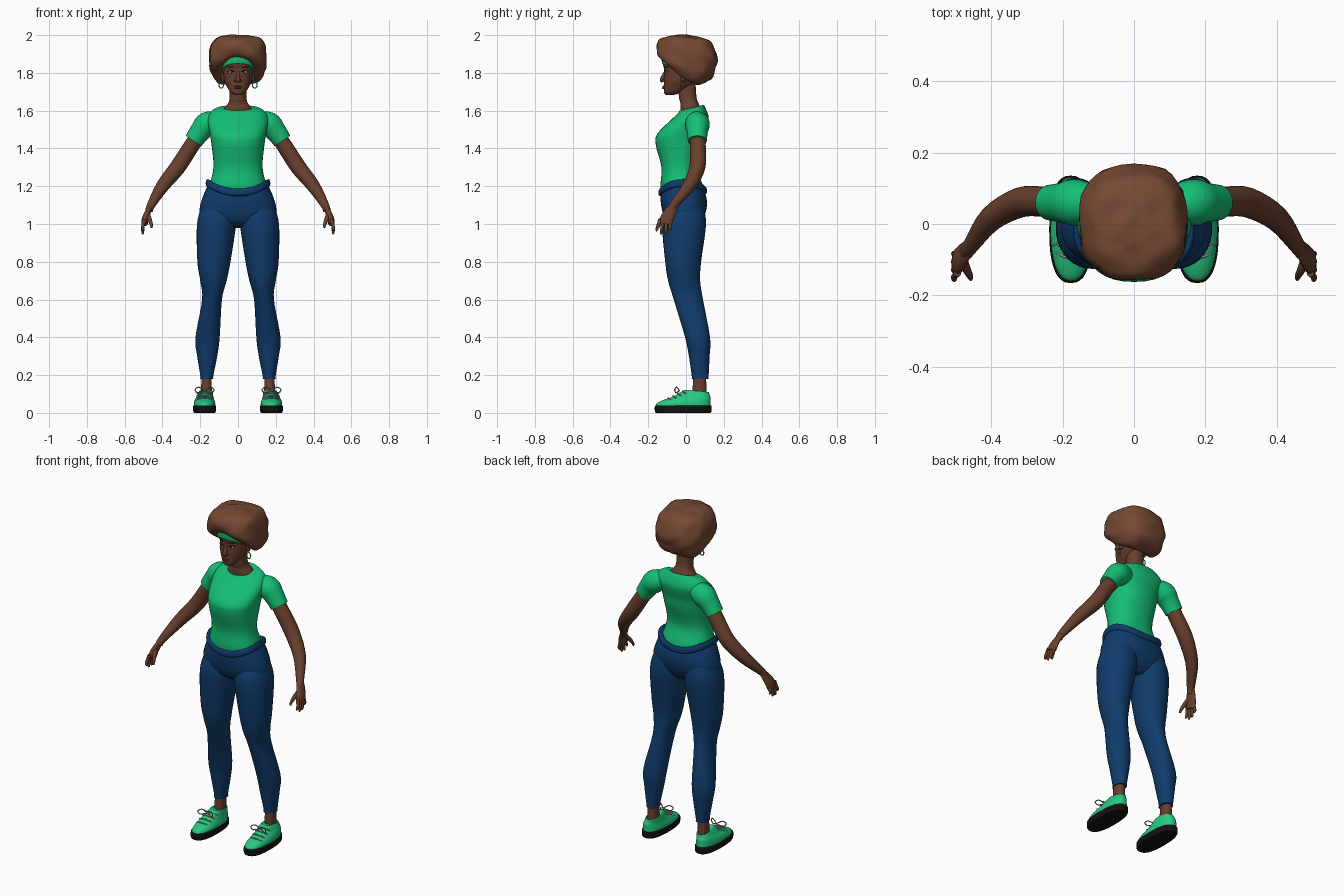
import bpy, bmesh, math
from mathutils import Vector, noise

cube = bpy.data.objects.get("Cube")
if cube:
    bpy.data.objects.remove(cube, do_unlink=True)


def material(name, *rgb):
    m = bpy.data.materials.new(name)
    m.use_nodes = True
    m.diffuse_color = (*rgb, 1)
    m.node_tree.nodes["Principled BSDF"].inputs["Base Color"].default_value = (*rgb, 1)
    return m


SKIN = material("brown skin", .14, .05, .026)
HAIR = material("hair brown", .18, .066, .033)
SHIRT = material("shirt green", .007, .52, .18)
DENIM = material("denim blue", .005, .045, .15)
SHOE = material("shoe green", .02, .58, .22)
BLACK = material("sole black", .006, .006, .006)
LACE = material("lace grey", .3, .3, .3)
WHITE = material("eye white", .6, .55, .5)
DARK = material("dark brown", .02, .01, .005)
LIP = material("lip brown", .13, .035, .025)


def smooth(rows, steps):
    """Catmull-Rom interpolation through rows of numbers."""
    out = []
    last = len(rows) - 1
    for i in range(last):
        before, start, end, after = (rows[max(0, min(last, i + j))] for j in (-1, 0, 1, 2))
        for s in range(steps):
            t = s / steps
            out.append([q + t / 2 * (r - p + t * (2 * p - 5 * q + 4 * r - e + t * (3 * (q - r) + e - p)))
                        for p, q, r, e in zip(before, start, end, after)])
    return out + [list(rows[-1])]


def make(name, bm, mat, mirror):
    """Turn a bmesh into a smooth-shaded object, mirrored across x if wanted."""
    bmesh.ops.recalc_face_normals(bm, faces=bm.faces[:])
    mesh = bpy.data.meshes.new(name)
    bm.to_mesh(mesh)
    bm.free()
    mesh.materials.append(mat)
    ob = bpy.data.objects.new(name, mesh)
    bpy.context.collection.objects.link(ob)
    if mirror:
        ob.modifiers.new("Mirror", 'MIRROR').use_mirror_merge = False
    bpy.ops.object.select_all(action='DESELECT')
    ob.select_set(True)
    bpy.context.view_layer.objects.active = ob
    bpy.ops.object.shade_smooth_by_angle(angle=math.radians(50))


def skin(name, rings, mat, mirror, bump=0):
    """Bridge a stack of rings, close both ends and optionally add lumps."""
    bm = bmesh.new()
    loops = [[bm.verts.new(p) for p in ring] for ring in rings]
    count = len(loops[0])
    for low, high in zip(loops, loops[1:]):
        for i in range(count):
            j = (i + 1) % count
            bm.faces.new((low[i], low[j], high[j], high[i]))
    bm.faces.new(loops[0])
    bm.faces.new(loops[-1])
    if bump:
        middle = sum((v.co for v in bm.verts), Vector()) / len(bm.verts)
        for v in bm.verts:
            v.co += (v.co - middle).normalized() * noise.noise(v.co * 17) * bump
    make(name, bm, mat, mirror)


def oval(power, centre, half, front, back, z_front, z_back, lift=0):
    """Rounded ring from front to back, tilted between two heights, sides lifted."""
    sides = 36
    points = []
    for i in range(sides):
        a = math.tau * i / sides
        c, s = (math.copysign(abs(f) ** (2 / power), f) for f in (math.cos(a), math.sin(a)))
        t = (1 + s) / 2
        points.append((centre + half * c, front + (back - front) * t,
                       z_front + (z_back - z_front) * t + lift * c * c))
    return points


def loft(name, rows, mat, mirror=False, steps=5, power=2.3, bump=0):
    skin(name, [oval(power, *row) for row in smooth(rows, steps)], mat, mirror, bump)


def level(centre, rows):
    """Flat rows of (height, half width, front, back), ready for loft."""
    return [(centre, half, front, back, z, z) for z, half, front, back in rows]


def sweep(name, rows, mat, mirror=True, flat=1, sides=12, steps=4):
    """Tube along rows of (x, y, z, radius); flat squashes it sideways."""
    path = smooth(rows, steps)
    points = [Vector(row[:3]) for row in path]
    rings = []
    for i, p in enumerate(points):
        along = (points[min(i + 1, len(points) - 1)] - points[max(i - 1, 0)]).normalized()
        u = along.cross(Vector((0, 1, 0))).normalized()
        v = u.cross(along)
        radius = path[i][3]
        rings.append([p + radius * (flat * math.cos(a) * u + math.sin(a) * v)
                      for a in (math.tau * j / sides for j in range(sides))])
    skin(name, rings, mat, mirror)


def ball(name, loc, size, mat, mirror=True):
    bm = bmesh.new()
    bmesh.ops.create_uvsphere(bm, u_segments=20, v_segments=12, radius=1)
    for v in bm.verts:
        v.co = Vector(loc) + v.co * Vector(size)
    make(name, bm, mat, mirror)


# Shirt body with a scooped collar, and short sleeves
shirt = level(0, [(1.12, .15, -.12, .09), (1.2, .15, -.135, .09), (1.3, .13, -.13, .06),
                  (1.42, .14, -.16, .09), (1.48, .15, -.15, .1), (1.56, .16, -.07, .12)])
collar = [(0, .13, -.04, .1, 1.59, 1.62), (0, .08, -.035, .09, 1.6, 1.63),
          (0, .07, -.03, .08, 1.6, 1.62)]
loft("shirt_body", shirt + collar, SHIRT)
sweep("sleeve", [(.09, .05, 1.55, .045), (.16, .06, 1.53, .065), (.2, .06, 1.49, .056),
                 (.235, .06, 1.44, .05)], SHIRT, sides=28)

# Trousers: hips, rolled waistband, legs
loft("hips", [(0, .16, -.135, .1, 1.16, 1.17, .04), (0, .18, -.135, .11, 1.13, 1.13, .03),
              (0, .2, -.13, .11, 1.09, 1.09, .01), (0, .2, -.12, .1, 1.05, 1.05, 0),
              (0, .16, -.1, .08, 1.01, 1.01, 0), (0, .06, -.06, .05, .98, .98, 0)], DENIM)
loft("waistband", [(0, .17 - inset, inset - .145, .11 - inset, z, z + .01, .045)
                   for inset, z in ((.012, 1.145), (0, 1.155), (0, 1.175), (.007, 1.187),
                                    (.02, 1.18))], DENIM)
leg = [(1.1, .01, .19, -.1, .09), (1, .01, .217, -.126, .106), (.8, .04, .215, -.11, .08),
       (.7, .06, .2, -.095, .075), (.6, .085, .19, -.065, .09), (.4, .097, .225, -.005, .127),
       (.3, .11, .216, .015, .125), (.2, .13, .2, .03, .12), (.18, .13, .2, .03, .12)]
loft("trouser_leg", level(0, [(z, 0, front, back) for z, _, _, front, back in leg]) and
     [((inner + outer) / 2, (outer - inner) / 2, front, back, z, z)
      for z, inner, outer, front, back in leg], DENIM, True, power=2.1)
loft("ankle", level(.167, [(.06, .03, .03, .11), (.21, .026, .04, .106)]), SKIN, True)

# Shoes with laces tied in a bow
foot = .177
loft("shoe_sole", level(foot, [(0, .055, -.16, .13), (.01, .06, -.165, .135),
                               (.035, .06, -.165, .135), (.04, .055, -.16, .13)]),
     BLACK, True, power=2.5)
loft("shoe_upper", [(foot, .057, -.16, .13, .035, .035), (foot, .056, -.155, .13, .05, .06),
                    (foot, .05, -.125, .13, .066, .08), (.174, .043, -.07, .125, .086, .095),
                    (.17, .035, -.01, .12, .12, .11), (.17, .03, .005, .11, .12, .105)], SHOE, True)
for i in range(4):
    y, z = .025 * i - .1, .08 + .012 * i
    sweep(f"lace_{i + 1}", [(foot + dx, y + abs(dx) / 2, z - dx * dx * 8, .0035)
                            for dx in (-.04, -.015, .015, .04)], LACE, sides=8)
for side in (-1, 1):
    sweep("lace_bow", [(foot + side * dx, -.035 - dx / 2, .118 + dz, .003) for dx, dz in
                       ((0, 0), (.03, .018), (.05, .004), (.035, -.012), (0, 0))], LACE, sides=8)

# Arms and hands
sweep("arm", [(.19, .06, 1.5, .04), (.255, .063, 1.4, .042), (.32, .06, 1.3, .042),
              (.4, .015, 1.2, .035), (.46, -.065, 1.1, .022), (.47, -.08, 1.07, .02)],
      SKIN, sides=24)
sweep("palm", [(.46, -.06, 1.1, .02), (.475, -.08, 1.07, .03), (.49, -.1, 1.03, .036),
               (.495, -.11, 1, .034)], SKIN, flat=.5, sides=20)
for i, name in enumerate(("index", "middle", "ring", "little")):
    root, tip = .018 * i - .138, .024 * i - .155
    z = .945 + .009 * (i - 1.4) ** 2
    sweep(name + "_finger", [(.494, root, 1.025, .01), (.503, (root + tip) / 2, .99, .009),
                             (.504, tip, z + .01, .0075), (.5, tip, z, .004)], SKIN)
sweep("thumb", [(.48, -.095, 1.055, .012), (.47, -.125, 1.03, .012), (.46, -.145, 1, .009),
                (.457, -.155, .98, .005)], SKIN)

# Neck and head
loft("neck", level(0, [(1.57, .09, -.025, .09), (1.61, .073, -.03, .08), (1.64, .052, -.03, .066),
                       (1.67, .045, -.037, .056), (1.75, .045, -.045, .05)]), SKIN)
loft("head", level(0, [(1.683, .018, -.106, -.065), (1.69, .032, -.114, -.04), (1.705, .046, -.117, -.01),
                       (1.73, .06, -.117, .03), (1.76, .073, -.116, .06), (1.82, .08, -.116, .09),
                       (1.86, .08, -.12, .09), (1.93, .04, -.06, .05)]), SKIN)
ball("ear", (.078, -.012, 1.78), (.012, .018, .028), SKIN)

# Face
sweep("nose", [(0, -.107, 1.81, .007), (0, -.117, 1.79, .009), (0, -.126, 1.765, .0125),
               (0, -.122, 1.753, .01)], SKIN, mirror=False)
ball("nostril", (.012, -.118, 1.758), (.008, .009, .007), SKIN)
ball("eye", (.034, -.106, 1.804), (.016, .006, .0065), WHITE)
ball("iris", (.033, -.11, 1.804), (.006, .003, .006), DARK)
for name, z in (("upper_lid", 1.805), ("eyebrow", 1.825)):
    sweep(name, [(.016, -.114, z, .002), (.035, -.111, z + .007, .003),
                 (.053, -.099, z + .002, .002)], DARK, sides=8)
ball("upper_lip", (0, -.117, 1.728), (.02, .009, .005), LIP, False)
ball("lower_lip", (0, -.117, 1.72), (.018, .01, .006), LIP, False)

# Hair, headband, earrings
loft("hair", [(0, .06, -.1, .03, 1.87, 1.76, 0), (0, .11, -.143, .065, 1.89, 1.735, -.02),
              (0, .142, -.157, .12, 1.915, 1.757, -.025), (0, .15, -.156, .16, 1.945, 1.825, -.02),
              (0, .145, -.138, .164, 1.975, 1.9, -.005), (0, .117, -.1, .125, 1.993, 1.966, 0),
              (0, .06, -.055, .065, 2, 1.99, 0), (0, .01, -.01, .01, 2, 2, 0)],
     HAIR, power=2.5, bump=.012)
loft("headband", [(0, .088 - inset, inset - .129, .055 - inset, z, z - .09)
                  for inset, z in ((.008, 1.85), (.002, 1.853), (0, 1.882), (.008, 1.89))], SHIRT)
sweep("earring", [(.089 + .012 * math.sin(a), -.025, 1.737 + .018 * math.cos(a), .003)
                  for a in (math.tau * i / 10 for i in range(11))], SHOE, sides=8)
